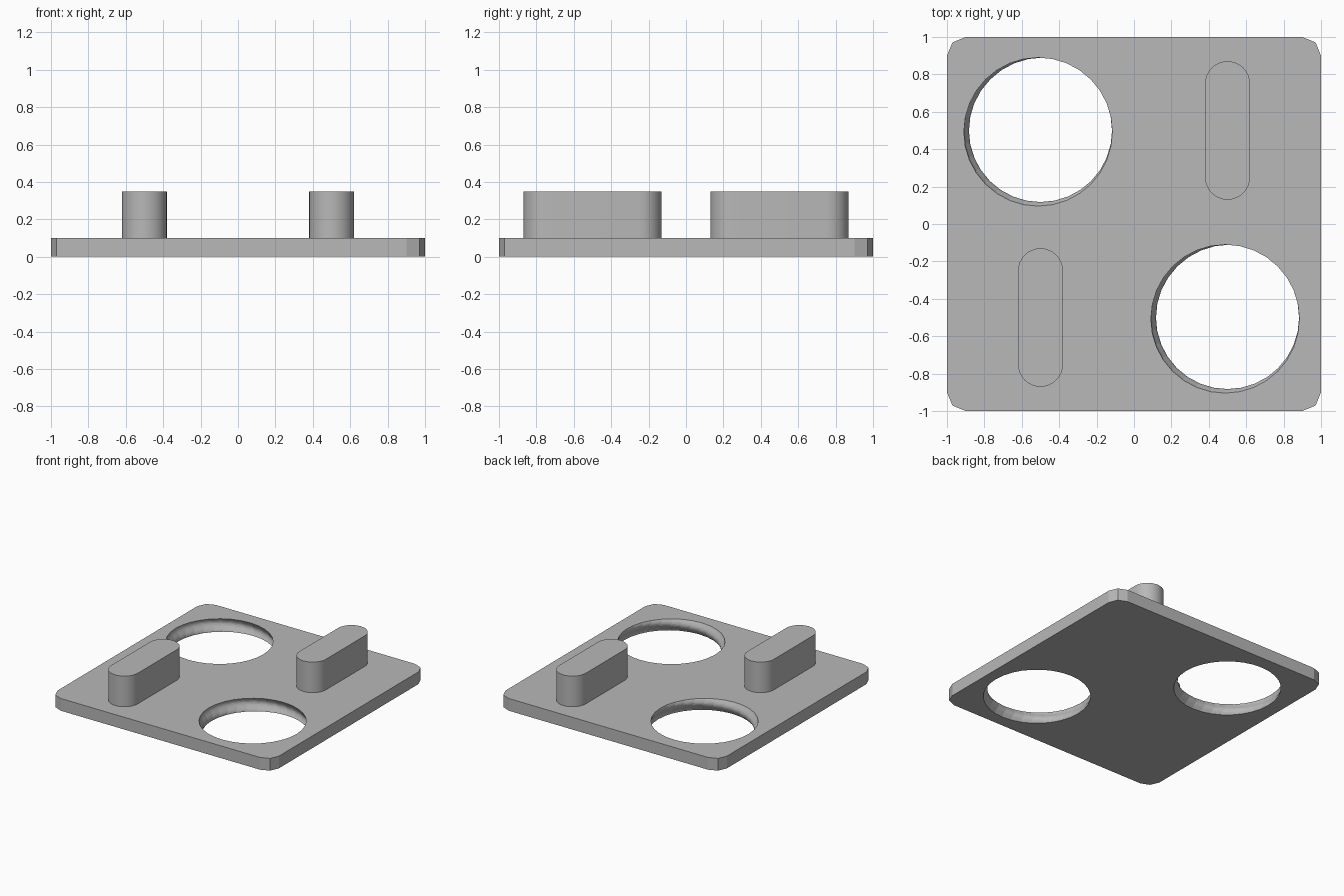
import bpy, bmesh
from math import sin, cos, pi, radians

cube = bpy.data.objects.get("Cube")
if cube:
    bpy.data.objects.remove(cube, do_unlink=True)

THICK = 0.1      # plate thickness
TOP = 0.35       # height of the pegs

grey = bpy.data.materials.new("plain_grey")
grey.use_nodes = True
grey.diffuse_color = (0.48, 0.48, 0.48, 1)
grey.node_tree.nodes["Principled BSDF"].inputs["Base Color"].default_value = (0.48, 0.48, 0.48, 1)


def rounded_outline(cx, cy, hx, hy, r, seg):
    """Rounded rectangle as a list of xy points, counter-clockwise."""
    pts = []
    for q, (sx, sy) in enumerate([(1, 1), (-1, 1), (-1, -1), (1, -1)]):
        for i in range(seg + 1):
            a = (q + i / seg) * pi / 2
            p = (cx + sx * (hx - r) + r * cos(a), cy + sy * (hy - r) + r * sin(a))
            if not pts or abs(p[0] - pts[-1][0]) + abs(p[1] - pts[-1][1]) > 1e-5:
                pts.append(p)
    if abs(pts[0][0] - pts[-1][0]) + abs(pts[0][1] - pts[-1][1]) < 1e-5:
        pts.pop()
    return pts


def loft(name, rings):
    """Closed solid through a stack of matching rings."""
    bm = bmesh.new()
    rows = [[bm.verts.new(p) for p in ring] for ring in rings]
    n = len(rows[0])
    for low, high in zip(rows, rows[1:]):
        for i in range(n):
            j = (i + 1) % n
            bm.faces.new((low[i], low[j], high[j], high[i]))
    bm.faces.new(rows[0][::-1])
    bm.faces.new(rows[-1])
    bmesh.ops.recalc_face_normals(bm, faces=bm.faces)
    mesh = bpy.data.meshes.new(name)
    bm.to_mesh(mesh)
    bm.free()
    mesh.materials.append(grey)
    obj = bpy.data.objects.new(name, mesh)
    bpy.context.collection.objects.link(obj)
    return obj


def prism(name, outline, z0, z1):
    return loft(name, [[(x, y, z) for x, y in outline] for z in (z0, z1)])


def activate(obj):
    bpy.ops.object.select_all(action='DESELECT')
    obj.select_set(True)
    bpy.context.view_layer.objects.active = obj


def thread_cutter(name, cx, cy):
    """Off-centre circle that twists as it rises, leaving a screw thread."""
    sides, steps, radius, offset = 32, 12, 0.397, 0.0145
    rings = []
    for k in range(steps + 1):
        t = -0.1 + 1.2 * k / steps
        a = radians(210 - 240 * (1 - t))
        rings.append([(cx + offset * cos(a) + radius * cos(2 * pi * i / sides),
                       cy + offset * sin(a) + radius * sin(2 * pi * i / sides),
                       THICK * t) for i in range(sides)])
    return loft(name, rings)


# Base plate with two threaded holes
plate = prism("base_plate", rounded_outline(0, 0, 1, 1, 0.1, 2), 0, THICK)
for name, s in (("right_back", -1), ("left_front", 1)):
    cutter = thread_cutter(name + "_hole_cutter", 0.5 * s, -0.5 * s)
    cutter.hide_render = True
    mod = plate.modifiers.new(name + "_hole", 'BOOLEAN')
    mod.operation = 'DIFFERENCE'
    mod.solver = 'EXACT'
    mod.object = cutter
    activate(plate)
    bpy.ops.object.modifier_apply(modifier=mod.name)
    bpy.data.objects.remove(cutter, do_unlink=True)

# Two upright oblong pegs
for name, s in (("left_back_peg", 1), ("right_front_peg", -1)):
    peg = prism(name, rounded_outline(0.5 * s, 0.5 * s, 0.12, 0.37, 0.12, 8), THICK, TOP)
    activate(peg)
    bpy.ops.object.shade_smooth_by_angle(angle=radians(30))
